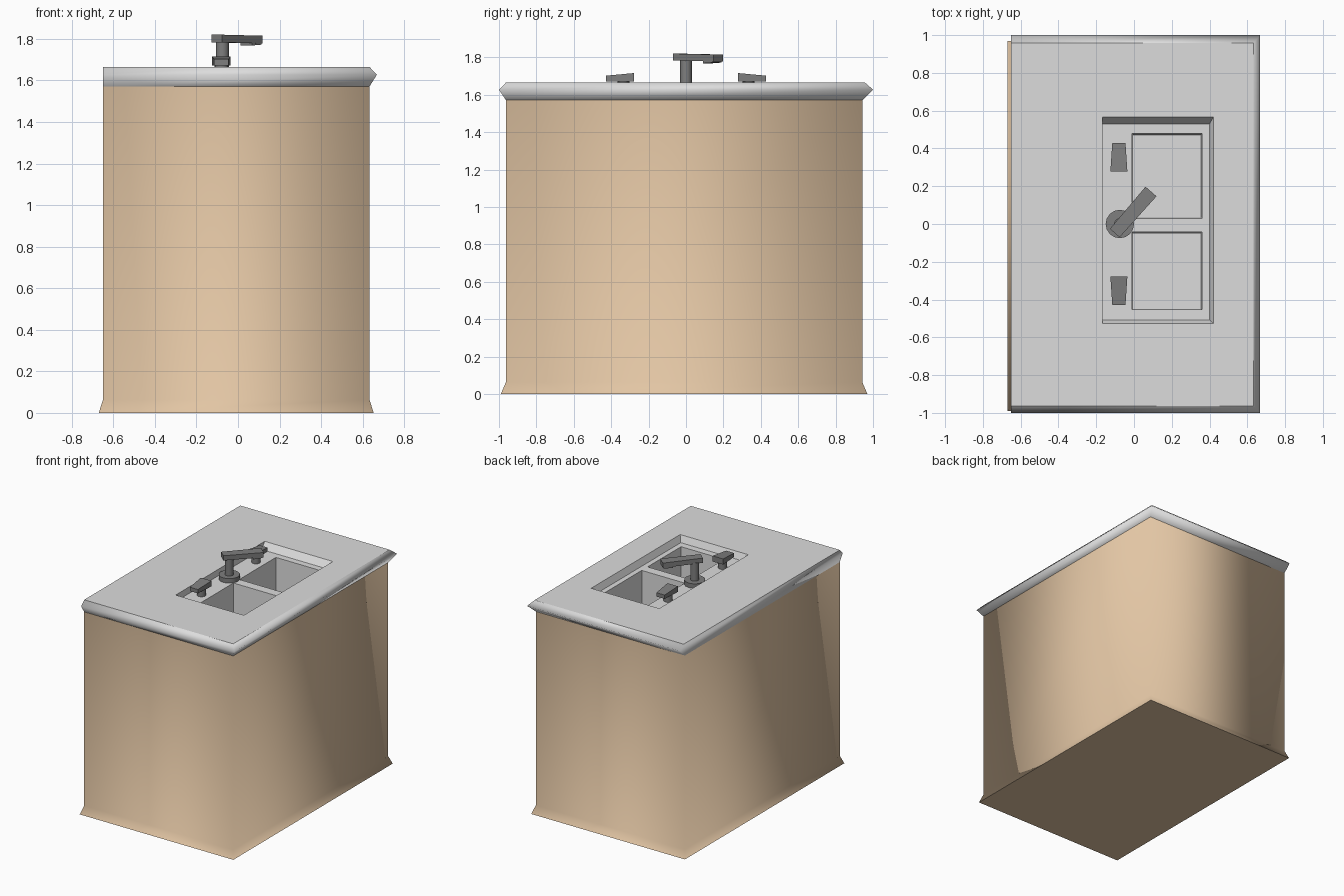
import bpy, bmesh, math
from mathutils import Matrix, Vector

if "Cube" in bpy.data.objects:
    bpy.data.objects.remove(bpy.data.objects["Cube"])


def material(name, rgb):
    m = bpy.data.materials.new(name)
    m.diffuse_color = (*rgb, 1)
    m.use_nodes = True
    m.node_tree.nodes["Principled BSDF"].inputs["Base Color"].default_value = m.diffuse_color
    return m


TAN = material("tan cabinet", (0.76, 0.56, 0.37))
WHITE = material("pale grey counter", (0.72, 0.72, 0.72))
METAL = material("dark grey metal", (0.21, 0.21, 0.21))


def finish(bm, name, mat, recalc=True):
    if recalc:
        bmesh.ops.recalc_face_normals(bm, faces=bm.faces)
    for e in bm.edges:  # keep creases next to flat faces
        if any(not f.smooth for f in e.link_faces):
            e.smooth = False
    me = bpy.data.meshes.new(name)
    bm.to_mesh(me)
    bm.free()
    ob = bpy.data.objects.new(name, me)
    me.materials.append(mat)
    bpy.context.collection.objects.link(ob)
    return ob


def ring(bm, x0, x1, y0, y1, z):
    return [bm.verts.new((x, y, z)) for x, y in
            ((x0, y0), (x1, y0), (x1, y1), (x0, y1))]


def bridge(bm, a, b, smooth=False):
    n = len(a)
    for i in range(n):
        f = bm.faces.new((a[i], a[(i + 1) % n], b[(i + 1) % n], b[i]))
        f.smooth = smooth


# Cabinet with flared plinth
bm = bmesh.new()
r = [ring(bm, -.67, .653, -.99, .97, 0),
     ring(bm, -.65, .633, -.963, .943, .063),
     ring(bm, -.65, .633, -.963, .943, 1.571)]
bm.faces.new(r[0][::-1])
bridge(bm, r[0], r[1], True)
bridge(bm, r[1], r[2], True)
finish(bm, "cabinet", TAN)

# Countertop with pointed edge on three sides, stepped recess and two basins
bm = bmesh.new()
r = [ring(bm, -.65, .633, -.963, .943, 1.571),
     ring(bm, -.65, .668, -1, 1, 1.627),
     ring(bm, -.65, .633, -.963, .957, 1.665),
     ring(bm, -.167, .42, -.528, .567, 1.665),
     ring(bm, -.167, .40, -.507, .53, 1.615)]
for i in range(4):
    bridge(bm, r[i], r[i + 1], i < 2)
xs = (-.167, -.01, .36, .40)
ys = (-.507, -.453, -.042, .03, .48, .53)
for i in range(3):
    for j in range(5):
        cell = ring(bm, xs[i], xs[i + 1], ys[j], ys[j + 1], 1.615)
        if i == 1 and j in (1, 3):
            low = ring(bm, xs[1] + .006, xs[2] - .004, ys[j] + .004, ys[j + 1] - .008, 1.28)
            bridge(bm, cell, low)
            bm.faces.new(low)
        else:
            bm.faces.new(cell)
finish(bm, "countertop_sink", WHITE, recalc=False)


def cylinder(name, x, y, z0, z1, rad, sides=16):
    bm = bmesh.new()
    bmesh.ops.create_cone(bm, cap_ends=True, segments=sides, radius1=rad, radius2=rad,
                          depth=z1 - z0, matrix=Matrix.Translation((x, y, (z0 + z1) / 2)))
    for f in bm.faces:
        f.smooth = len(f.verts) == 4
    return finish(bm, name, METAL)


def bar(name, start, end, w0, w1, z0, z1):
    """Tapered bar; z0 and z1 are (bottom, top) heights at each end."""
    a, b = Vector(start), Vector(end)
    d = (b - a).normalized()
    n = Vector((-d.y, d.x))
    bm = bmesh.new()
    rings = []
    for p, w, (lo, hi) in ((a, w0, z0), (b, w1, z1)):
        q, s = p + n * w / 2, p - n * w / 2
        rings.append([bm.verts.new((v.x, v.y, z)) for v, z in
                      ((q, lo), (s, lo), (s, hi), (q, hi))])
    bridge(bm, *rings)
    bm.faces.new(rings[0])
    bm.faces.new(rings[1])
    return finish(bm, name, METAL)


# Tap: base disc, post, swung spout with outlet
cylinder("tap_base", -.075, 0, 1.61, 1.65, .075)
cylinder("tap_post", -.075, 0, 1.64, 1.79, .031)
bar("tap_spout", (-.102, -.048), (.09, .172), .068, .077, (1.783, 1.82), (1.778, 1.815))
bar("tap_outlet", (.04, .115), (.085, .166), .072, .074, (1.768, 1.80), (1.772, 1.80))

# Two handles, wider towards the centre
for s, side in ((1, "right"), (-1, "left")):
    cylinder(side + "_handle_post", -.08, s * .335, 1.61, 1.69, .032)
    bar(side + "_handle_lever", (-.08, s * .278), (-.08, s * .428), .09, .07,
        (1.672, 1.716), (1.672, 1.702))
